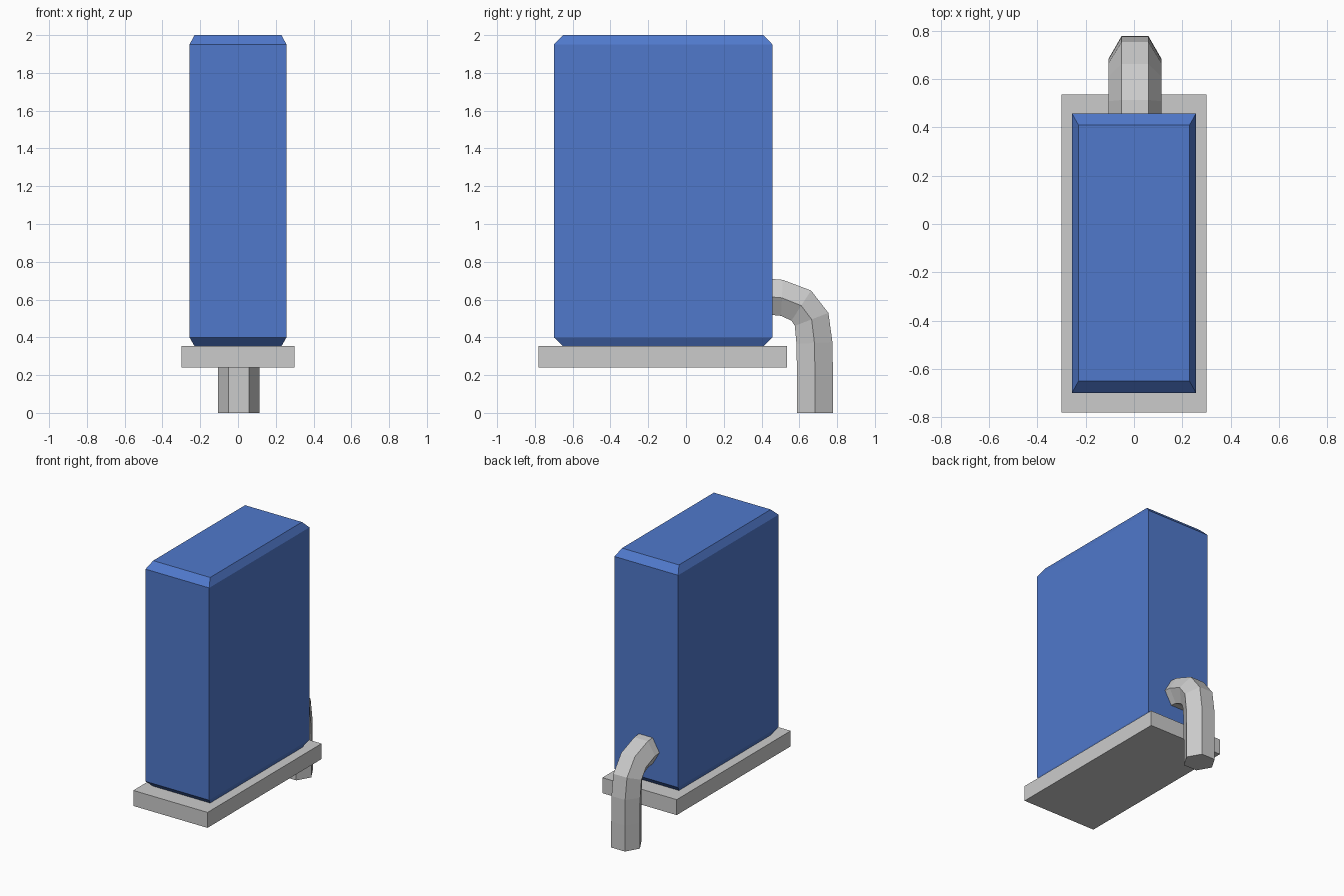
import bpy, bmesh
from math import sin, cos, pi, radians

if "Cube" in bpy.data.objects:
    bpy.data.objects.remove(bpy.data.objects["Cube"])


def loft(name, rings):
    """Skin equal-sized rings of points and cap both ends."""
    bm = bmesh.new()
    loops = [[bm.verts.new(p) for p in ring] for ring in rings]
    n = len(loops[0])
    for a, b in zip(loops, loops[1:]):
        for i in range(n):
            j = (i + 1) % n
            bm.faces.new((a[i], a[j], b[j], b[i]))
    bm.faces.new(loops[0])
    bm.faces.new(loops[-1])
    bmesh.ops.recalc_face_normals(bm, faces=bm.faces)
    mesh = bpy.data.meshes.new(name)
    bm.to_mesh(mesh)
    bm.free()
    obj = bpy.data.objects.new(name, mesh)
    bpy.context.collection.objects.link(obj)
    return obj


def rect(hx, y0, y1, z):
    return [(-hx, y0, z), (hx, y0, z), (hx, y1, z), (-hx, y1, z)]


def hexagon(y, z, tilt, r=0.11, cx=0.004):
    """Hexagonal pipe section at (y, z); tilt is its outward direction."""
    t = radians(tilt)
    ring = []
    for k in range(6):
        a = k * pi / 3
        d = r * sin(a)
        ring.append((cx + r * cos(a), y + d * cos(t), z + d * sin(t)))
    return ring


# Tank body with chamfered top and bottom rims
body = loft("tank_body", [rect(0.23, -0.65, 0.41, 0.353),
                          rect(0.257, -0.70, 0.458, 0.40),
                          rect(0.257, -0.70, 0.458, 1.95),
                          rect(0.23, -0.65, 0.41, 2.0)])
blue = bpy.data.materials.new("blue_paint")
blue.diffuse_color = (0.08, 0.19, 0.60, 1)
blue.use_nodes = True
blue.node_tree.nodes["Principled BSDF"].inputs["Base Color"].default_value = blue.diffuse_color
body.data.materials.append(blue)

# Base plate
loft("base_plate", [rect(0.30, -0.78, 0.536, 0.24),
                    rect(0.30, -0.78, 0.536, 0.353)])

# Bent drain pipe at the back
path = [(0.44, 0.615, 90), (0.508, 0.609, 87), (0.61, 0.568, 57),
        (0.665, 0.495, 21), (0.68, 0.37, 3), (0.683, 0.19, 0), (0.683, 0, 0)]
loft("drain_pipe", [hexagon(*p) for p in path])
